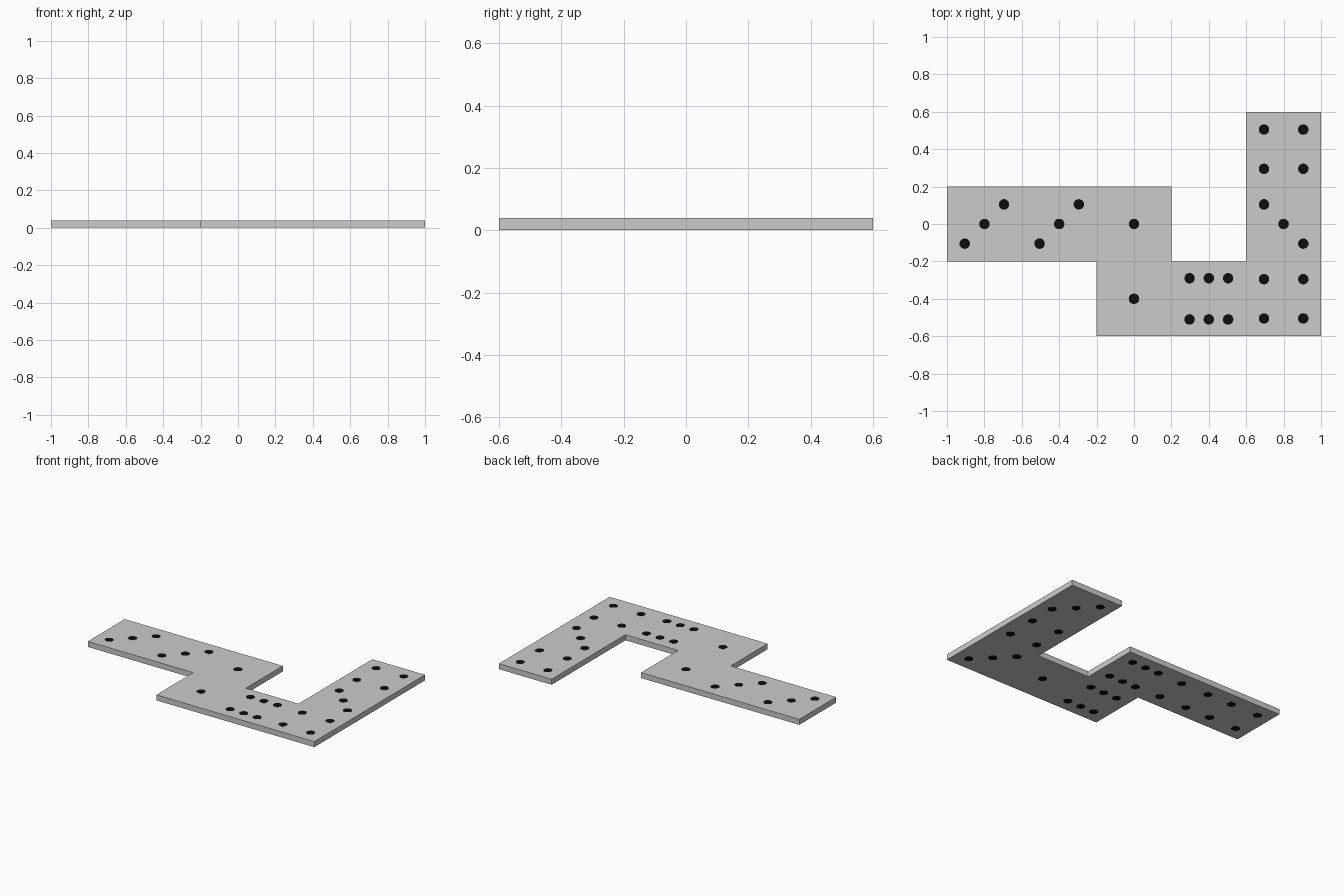
import bpy, bmesh, math
from mathutils import Matrix

if "Cube" in bpy.data.objects:
    bpy.data.objects.remove(bpy.data.objects["Cube"])

CELL, THICK, LIFT, PIP_R = 0.4, 0.04, 0.001, 0.028


def material(name, rgb):
    m = bpy.data.materials.new(name)
    m.diffuse_color = (*rgb, 1)
    m.use_nodes = True
    m.node_tree.nodes["Principled BSDF"].inputs["Base Color"].default_value = m.diffuse_color
    return m


grey = material("light grey", (0.6, 0.6, 0.6))
black = material("black", (0.004, 0.004, 0.004))


def add_object(name, bm, mat):
    mesh = bpy.data.meshes.new(name)
    bm.normal_update()
    bm.to_mesh(mesh)
    bm.free()
    mesh.materials.append(mat)
    bpy.context.collection.objects.link(bpy.data.objects.new(name, mesh))


def slab(name, outline):
    """Extrude a flat counter-clockwise outline to the tile thickness."""
    bm = bmesh.new()
    face = bm.faces.new([bm.verts.new((x, y, LIFT)) for x, y in outline])
    top = bmesh.ops.extrude_face_region(bm, geom=[face], use_keep_orig=True)["geom"]
    bmesh.ops.translate(bm, vec=(0, 0, THICK - 2 * LIFT),
                        verts=[g for g in top if isinstance(g, bmesh.types.BMVert)])
    bmesh.ops.recalc_face_normals(bm, faces=bm.faces)
    add_object(name, bm, grey)


# Winding chain of square tiles, and the separate end tile
slab("tile_chain", [(-1, -.2), (-.2, -.2), (-.2, -.6), (1, -.6), (1, .2), (.6, .2),
                    (.6, -.2), (.2, -.2), (.2, .2), (-1, .2)])
slab("end_tile", [(.6, .2), (1, .2), (1, .6), (.6, .6)])

# Pip layouts relative to the tile centre
D = 0.105
PIPS = {
    1: [(0, 0)],
    3: [(-D, -D), (0, 0), (D, D)],
    4: [(sx * D, sy * D) for sx in (-1, 1) for sy in (-1, 1)],
    6: [(i * 0.103, s * 0.11) for i in (-1, 0, 1) for s in (-1, 1)],
}

# Tile column, row, top value, flip of the top diagonal
TILES = [(-2, 0, 3, 1), (-1, 0, 3, 1), (0, 0, 1, 1), (0, -1, 1, 1),
         (1, -1, 6, 1), (2, -1, 4, 1), (2, 0, 3, -1), (2, 1, 4, 1)]


def pips(name, bottom):
    """Thin round plates; opposite faces of a tile add up to seven."""
    bm = bmesh.new()
    z = LIFT if bottom else THICK - LIFT
    for col, row, value, flip in TILES:
        shown, sy = (7 - value, -1) if bottom else (value, flip)
        for dx, dy in PIPS[shown]:
            place = Matrix.Translation((col * CELL + dx, row * CELL + sy * dy, z))
            bmesh.ops.create_cone(bm, cap_ends=True, segments=20, radius1=PIP_R,
                                  radius2=PIP_R, depth=2 * LIFT, matrix=place)
    add_object(name, bm, black)


pips("top_pips", False)
pips("bottom_pips", True)
